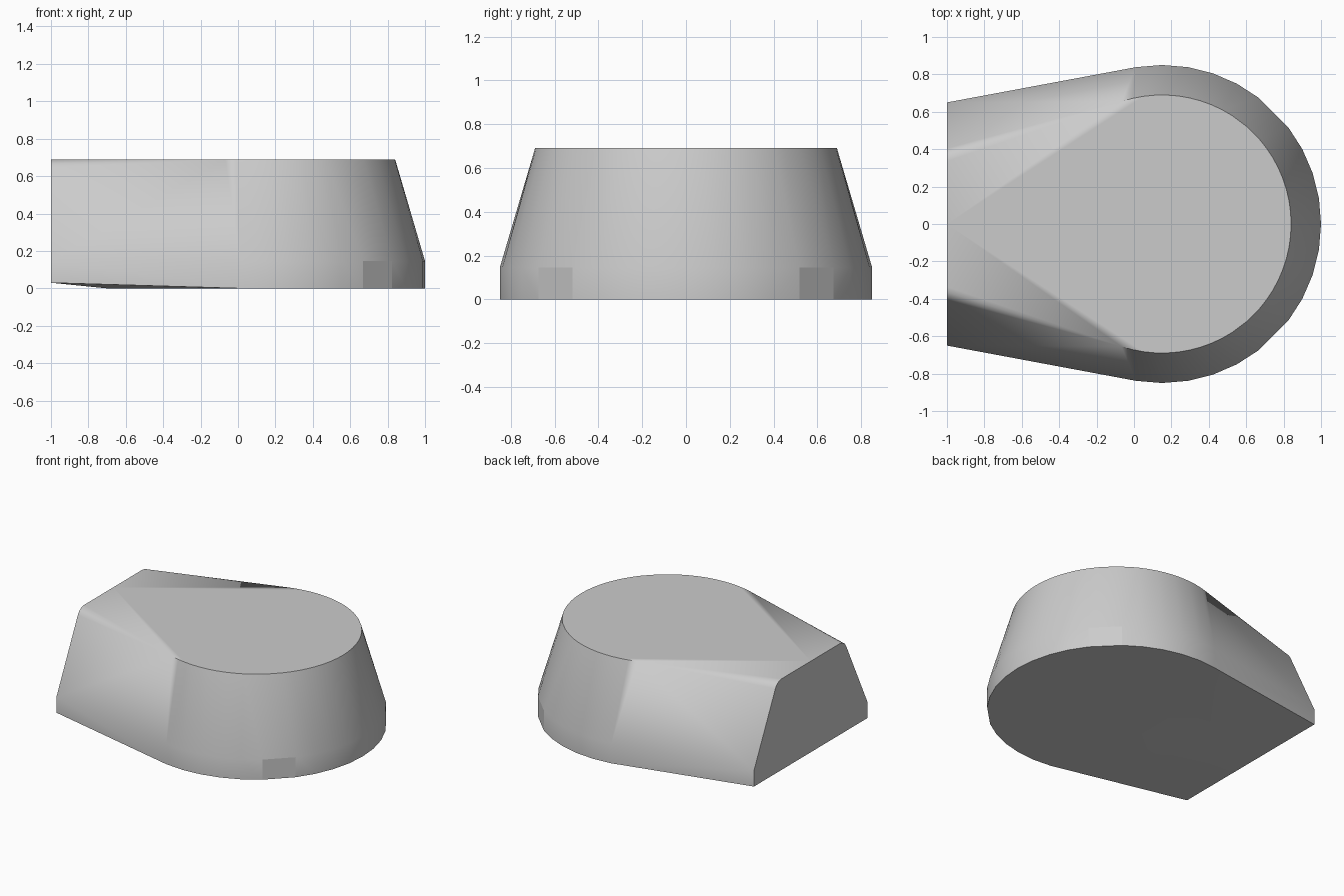
import bpy, bmesh
from math import sin, cos, radians

cube = bpy.data.objects.get("Cube")
if cube:
    bpy.data.objects.remove(cube, do_unlink=True)

CX, BASE_R, TOP_R = 0.15, 0.85, 0.69
BAND, TOP = 0.145, 0.69

# Even steps round the nose, with one wider facet on the diagonal
STEP = 9.375
angles = [STEP * i for i in range(5)] + [52.5 + STEP * i for i in range(6)]


def on_circle(radius, degrees):
    a = radians(degrees)
    return CX + radius * cos(a), radius * sin(a)


bm = bmesh.new()


def vert(x, y, z):
    return bm.verts.new((x, y, z))


# Rings of the rounded half: foot, top of the upright band, top rim
foot = [vert(*on_circle(BASE_R, a), 0) for a in angles]
band = [vert(*on_circle(BASE_R, a), BAND) for a in angles]
stretch = 108.4 / angles[-1]
rim = []
for i, a in enumerate(angles):
    rim.append(vert(*on_circle(TOP_R, a * stretch), TOP))
    if i + 1 < len(angles):
        rim.append(vert(*on_circle(TOP_R, (a + angles[i + 1]) / 2 * stretch), TOP))

# Cut end: lower corner, shoulder curve and centre line
end_foot = vert(-1, 0.65, 0.03)
end_band = vert(-1, 0.65, BAND)
shoulder = [vert(-1, y, z) for y, z in
            ((0.405, 0.645), (0.39, 0.667), (0.365, 0.683), (0.335, TOP))]
end_low, end_high = vert(-1, 0, 0.03), vert(-1, 0, TOP)
keel = vert(-0.7, 0, 0)

# Upright band and sloping wall round the nose
flat_face = None
for i in range(len(angles) - 1):
    f = bm.faces.new((foot[i], foot[i + 1], band[i + 1], band[i]))
    if i == 4:
        flat_face = f
    bm.faces.new((band[i], rim[2 * i + 1], rim[2 * i]))
    bm.faces.new((band[i], band[i + 1], rim[2 * i + 1]))
    bm.faces.new((band[i + 1], rim[2 * i + 2], rim[2 * i + 1]))

# Straight flank leading to the cut end
bm.faces.new((foot[-1], end_foot, end_band, band[-1]))
bm.faces.new((band[-1], end_band, rim[-1]))
chain = [end_band] + shoulder
for a, b in zip(chain, chain[1:]):
    bm.faces.new((a, b, rim[-1]))

# Top, end and underside
bm.faces.new(rim + shoulder[::-1][:1] + [end_high])
bm.faces.new([end_low, end_high] + shoulder[::-1] + [end_band, end_foot])
bm.faces.new(foot + [keel])
bm.faces.new((foot[-1], end_foot, keel))
bm.faces.new((end_foot, end_low, keel))

# Mirror the half across the centre line
bmesh.ops.recalc_face_normals(bm, faces=bm.faces)
if flat_face.normal.x < 0:
    bmesh.ops.reverse_faces(bm, faces=bm.faces)
bmesh.ops.mirror(bm, geom=bm.verts[:] + bm.edges[:] + bm.faces[:],
                 axis='Y', merge_dist=0.0001)
bmesh.ops.remove_doubles(bm, verts=bm.verts, dist=0.0001)
bmesh.ops.recalc_face_normals(bm, faces=bm.faces)
bmesh.ops.dissolve_limit(bm, angle_limit=radians(0.05), verts=[],
                         edges=[e for e in bm.edges
                                if all(abs(v.co.y) < 0.0001 for v in e.verts)])

mesh = bpy.data.meshes.new("tapered_body")
bm.to_mesh(mesh)
bm.free()
body = bpy.data.objects.new("tapered_body", mesh)
bpy.context.collection.objects.link(body)

# Plain grey
grey = bpy.data.materials.new("plain_grey")
grey.use_nodes = True
color = (0.6, 0.6, 0.6, 1)
grey.diffuse_color = color
grey.node_tree.nodes["Principled BSDF"].inputs["Base Color"].default_value = color
mesh.materials.append(grey)

# Smooth walls, with the wide diagonal facets of the band left flat
bpy.ops.object.select_all(action='DESELECT')
body.select_set(True)
bpy.context.view_layer.objects.active = body
bpy.ops.object.shade_smooth_by_angle(angle=radians(30))
for p in mesh.polygons:
    n = p.normal
    if abs(n.z) < 0.01 and abs(abs(n.x) - abs(n.y)) < 0.02 and n.x > 0:
        p.use_smooth = False
